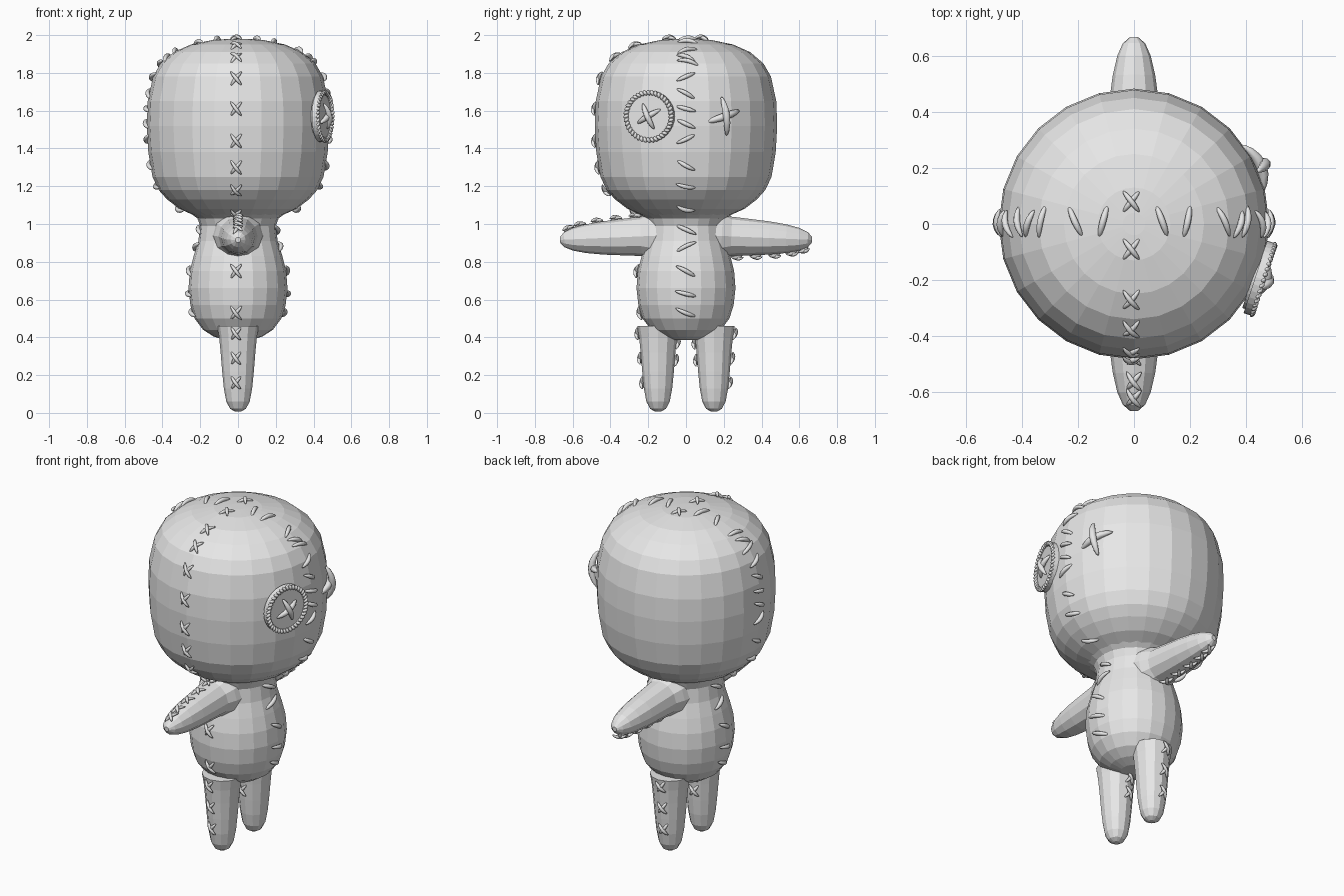
import bpy, bmesh, math
from math import radians, pi, cos, sin
from mathutils import Matrix, Vector
from mathutils.bvhtree import BVHTree

cube = bpy.data.objects.get("Cube")
if cube:
    bpy.data.objects.remove(cube, do_unlink=True)

cloth = bpy.data.materials.new("plain grey cloth")
cloth.use_nodes = True
cloth.diffuse_color = (0.8, 0.8, 0.8, 1)
cloth.node_tree.nodes["Principled BSDF"].inputs["Base Color"].default_value = (0.8, 0.8, 0.8, 1)

X, Y, Z = Vector((1, 0, 0)), Vector((0, 1, 0)), Vector((0, 0, 1))


def finish(name, bm, smooth=False):
    """Turn a bmesh into a named object and return it with its surface lookup."""
    bmesh.ops.recalc_face_normals(bm, faces=bm.faces)
    for f in bm.faces:
        f.smooth = smooth
    tree = BVHTree.FromBMesh(bm)
    mesh = bpy.data.meshes.new(name)
    bm.to_mesh(mesh)
    bm.free()
    mesh.materials.append(cloth)
    bpy.context.collection.objects.link(bpy.data.objects.new(name, mesh))
    return tree


def lathe(name, profile, matrix=Matrix(), sides=24):
    """Spin (height, radius) pairs round the z axis, then place the result."""
    bm = bmesh.new()
    rings = []
    for h, r in profile:
        rings.append([bm.verts.new(matrix @ Vector((r * cos(a), r * sin(a), h)))
                      for a in (2 * pi * i / sides for i in range(sides))])
    for low, high in zip(rings, rings[1:]):
        for i in range(sides):
            j = (i + 1) % sides
            bm.faces.new((low[i], low[j], high[j], high[i]))
    bm.faces.new(rings[0])
    bm.faces.new(rings[-1])
    return finish(name, bm)


def thread(bm, centre, along, normal, length, width, sag):
    """Add one padded thread that bends down towards the cloth at its ends."""
    side = normal.cross(along).normalized()
    new = bmesh.ops.create_uvsphere(bm, u_segments=8, v_segments=8, radius=1)["verts"]
    for v in new:
        a, b, c = v.co.z, v.co.x, v.co.y
        v.co = (centre + along * (a * length / 2) + side * (b * width)
                + normal * (c * width - sag * a * a))


def seam(name, tree, spots, side, angles, length, width=0.012):
    """Sew a row: each spot is (target, outward direction); angles cycle per spot."""
    bm = bmesh.new()
    for k, (target, out) in enumerate(spots):
        point, normal, _, _ = tree.ray_cast(target + out * 2, -out)
        if point is None:
            continue
        across = (side - normal * side.dot(normal)).normalized()
        up = normal.cross(across)
        for n, angle in enumerate(angles[k % len(angles)]):
            a = radians(angle)
            thread(bm, point + normal * (0.01 + 0.006 * n), across * cos(a) + up * sin(a),
                   normal, length, width, length * 0.15)
    finish(name, bm, smooth=True)


CROSS = [(52, -52)]
SLANT = [(-25,), (25,), (-28,), (-15,)]


def heights(values, out, x=0):
    return [(Vector((x, 0, z)), out) for z in values]


# Head and torso
head = lathe("head", [(1.02, 0.17), (1.04, 0.22), (1.08, 0.31), (1.13, 0.375), (1.18, 0.42),
                      (1.25, 0.453), (1.38, 0.475), (1.52, 0.483), (1.65, 0.478),
                      (1.78, 0.45), (1.85, 0.41), (1.91, 0.34), (1.95, 0.25),
                      (1.975, 0.13), (1.98, 0.04)])
torso = lathe("torso", [(0.385, 0.07), (0.405, 0.13), (0.44, 0.185), (0.5, 0.23), (0.57, 0.252),
                        (0.66, 0.262), (0.75, 0.255), (0.83, 0.235), (0.91, 0.21),
                        (0.99, 0.2), (1.03, 0.215), (1.07, 0.27)], sides=20)

# Arms and legs, mirrored across the body
arm_shape = [(0.1, 0.145), (0.19, 0.125), (0.24, 0.104), (0.33, 0.097), (0.44, 0.088),
             (0.53, 0.076), (0.6, 0.06), (0.645, 0.04), (0.668, 0.014)]
leg_shape = [(0.008, 0.018), (0.022, 0.042), (0.06, 0.062), (0.13, 0.075), (0.22, 0.084),
             (0.32, 0.092), (0.4, 0.1), (0.46, 0.11)]
arms, legs = {}, {}
for label, s in (("left", 1), ("right", -1)):
    turn = Matrix.Translation((0, 0, 0.945)) @ Matrix.Rotation(-s * radians(92.5), 4, 'X')
    arms[s] = lathe(f"{label}_arm", arm_shape, turn, 12)
    legs[s] = lathe(f"{label}_leg", leg_shape, Matrix.Translation((0, s * 0.148, 0)), 12)

# Crossed seams over the head, torso, arms and legs
side_seam = [(Vector((-0.01, y, 1)), Z) for y in (0.08, -0.09, -0.27)]
side_seam += heights((1.88, 1.77, 1.61, 1.44, 1.3, 1.18, 1.06), -Y, -0.01)
seam("head_cross_seam", head, side_seam, X, CROSS, 0.095, 0.01)
seam("torso_cross_seam", torso, heights((0.75, 0.53), -Y, -0.01), X, CROSS, 0.095, 0.01)
for s, label, out in ((-1, "right", Z), (1, "left", -Z)):
    spots = [(Vector((0, s * y, 0.92)), out) for y in (0.27, 0.37, 0.47, 0.56, 0.62)]
    seam(f"{label}_arm_cross_seam", arms[s], spots, X, CROSS, 0.085, 0.01)
    for place, out_y, levels in (("outer", s, (0.42, 0.29, 0.16)), ("inner", -s, (0.37, 0.28))):
        spots = [(Vector((-0.01, s * 0.148, z)), Y * out_y) for z in levels]
        seam(f"{label}_leg_{place}_seam", legs[s], spots, X, CROSS, 0.085, 0.01)

# Slanted seams down both faces of the doll and over the crown
for label, out in (("front", X), ("back", -X)):
    seam(f"head_{label}_seam", head,
         heights((1.88, 1.78, 1.69, 1.61, 1.53, 1.45, 1.31, 1.2, 1.08), out), Y, SLANT, 0.11)
    seam(f"torso_{label}_seam", torso,
         heights((0.97, 0.88, 0.75, 0.63, 0.53), out), Y, SLANT, 0.12)
crown = [(Vector((x, 0.01, 1)), Z) for x in (-0.41, -0.33, -0.21, -0.11, 0.1, 0.19, 0.32, 0.4)]
seam("crown_seam", head, crown, Y, [(20,), (-12,), (25,), (-15,)], 0.12)

# Button eye with a corded rim and sewn cross
normal = Vector((0.95, -0.31, 0)).normalized()
across = Z.cross(normal)
centre = Vector((0.452, -0.195, 1.57))
frame = Matrix((across, Z, normal)).transposed().to_4x4()
frame.translation = centre
lathe("button_disc", [(-0.03, 0.12), (0.004, 0.12)], frame, 32)
lathe("button_rim", [(-0.02, 0.115), (-0.02, 0.136), (0.012, 0.136), (0.012, 0.115),
                     (-0.02, 0.115)], frame, 32)
bm = bmesh.new()
beads = 40
for i in range(beads):
    a = 2 * pi * i / beads
    radial = across * cos(a) + Z * sin(a)
    tangent = Z * cos(a) - across * sin(a)
    thread(bm, centre + radial * 0.126 + normal * 0.012, (radial + tangent * 0.5).normalized(),
           normal, 0.032, 0.009, 0.004)
finish("button_cord", bm, smooth=True)
bm = bmesh.new()
for n, angle in enumerate((30, 115)):
    a = radians(angle)
    thread(bm, centre + normal * (0.024 + 0.01 * n), across * cos(a) + Z * sin(a),
           normal, 0.15, 0.016, 0.022)
finish("button_cross", bm, smooth=True)

# Sewn cross eye
bm = bmesh.new()
point, normal, _, _ = head.ray_cast(Vector((2, 0.2, 1.57)), -X)
across = Z.cross(normal)
for n, (angle, length) in enumerate(((18, 0.2), (98, 0.21))):
    a = radians(angle)
    thread(bm, point + normal * (0.022 + 0.016 * n), across * cos(a) + Z * sin(a),
           normal, length, 0.02, 0.035)
finish("cross_eye", bm, smooth=True)
